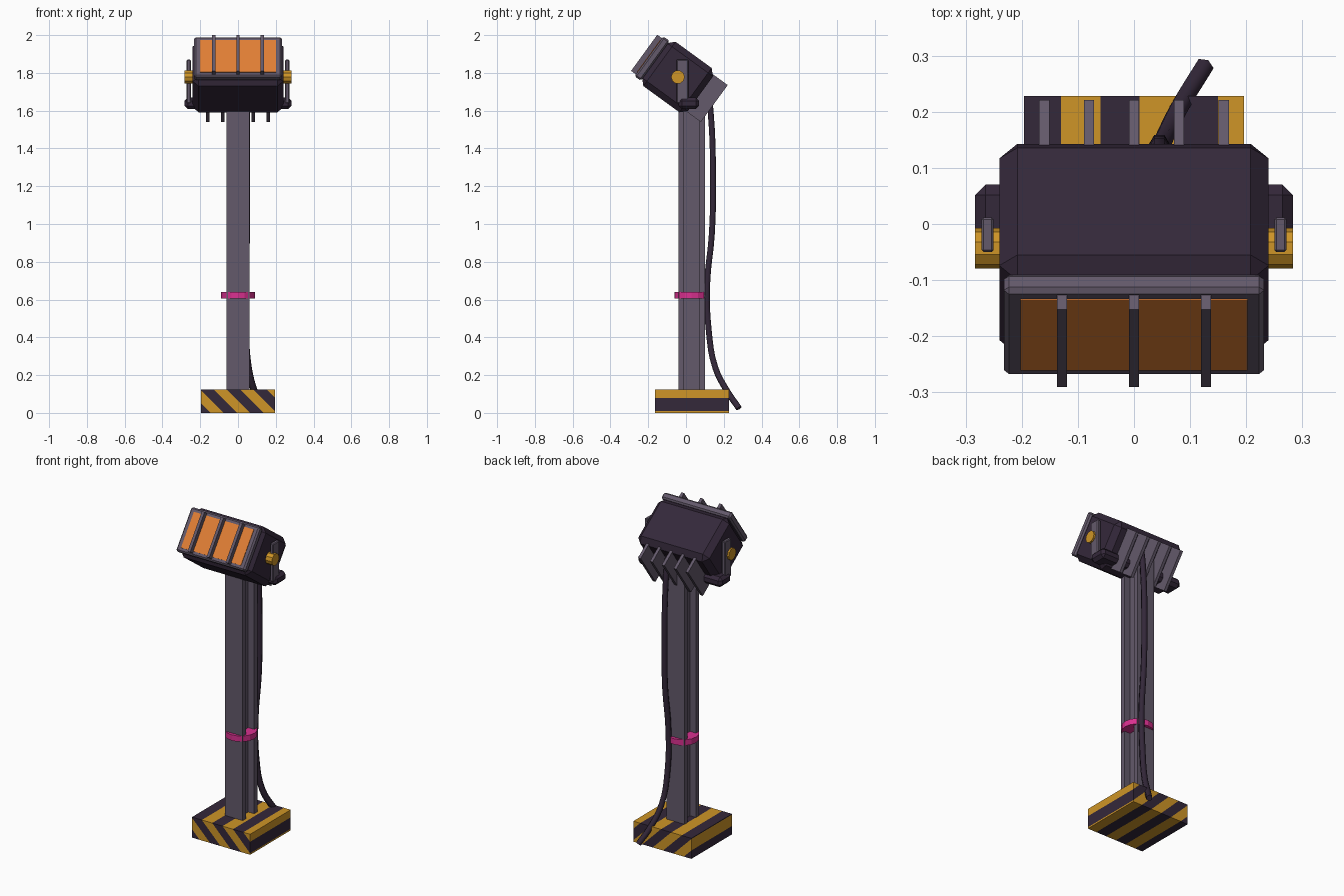
import bpy, bmesh, math
from mathutils import Matrix, Vector

cube = bpy.data.objects.get("Cube")
if cube:
    bpy.data.objects.remove(cube, do_unlink=True)


def material(name, rgb):
    m = bpy.data.materials.new(name)
    m.use_nodes = True
    m.diffuse_color = (*rgb, 1)
    m.node_tree.nodes["Principled BSDF"].inputs["Base Color"].default_value = (*rgb, 1)
    return m


GREY = material("steel grey", (0.125, 0.1, 0.145))
DARK = material("dark purple", (0.034, 0.021, 0.042))
YELLOW = material("hazard yellow", (0.62, 0.3, 0.02))
ORANGE = material("lens orange", (0.75, 0.21, 0.035))
PINK = material("strap pink", (0.7, 0.03, 0.28))

# The lamp head is modelled upright around its pivot, then tilted upwards
TILT = Matrix.Translation((0, -0.045, 1.778)) @ Matrix.Rotation(math.radians(-36), 4, 'X')
FLAT = Matrix.Identity(4)


def finish(name, bm, *mats):
    bmesh.ops.recalc_face_normals(bm, faces=bm.faces)
    me = bpy.data.meshes.new(name)
    bm.to_mesh(me)
    bm.free()
    ob = bpy.data.objects.new(name, me)
    for m in mats:
        me.materials.append(m)
    bpy.context.collection.objects.link(ob)
    return ob


def box_mesh(xs, ys, zs, bevel=0):
    bm = bmesh.new()
    bmesh.ops.create_cube(bm, size=1)
    lo, hi = Vector((xs[0], ys[0], zs[0])), Vector((xs[1], ys[1], zs[1]))
    for v in bm.verts:
        v.co = Vector([a if c < 0 else b for a, b, c in zip(lo, hi, v.co)])
    if bevel:
        bmesh.ops.bevel(bm, geom=bm.edges[:], offset=bevel, segments=1, affect='EDGES')
    return bm


def box(name, xs, ys, zs, mat, bevel=0, matrix=FLAT):
    bm = box_mesh(xs, ys, zs, bevel)
    bm.transform(matrix)
    return finish(name, bm, mat)


def cylinder(name, radius, depth, sides, matrix, mat):
    bm = bmesh.new()
    bmesh.ops.create_cone(bm, cap_ends=True, segments=sides, radius1=radius,
                          radius2=radius, depth=depth, matrix=matrix)
    return finish(name, bm, mat)


# Base block with slanted hazard stripes cut through every side
STRIPE, START = 0.07, -0.215
bm = box_mesh((-0.196, 0.196), (-0.163, 0.228), (0, 0.125))
for i in range(9):
    bmesh.ops.bisect_plane(bm, geom=bm.verts[:] + bm.edges[:] + bm.faces[:],
                           plane_co=(START + i * STRIPE, 0, 0), plane_no=(1, 0, 1))
for f in bm.faces:
    c = f.calc_center_median()
    f.material_index = math.floor((c.x + c.z - START) / STRIPE) % 2
finish("striped_base", bm, DARK, YELLOW)

# H-beam post extruded from its section
half = [(0.06, -0.04), (0.06, -0.01), (0.02, -0.01), (0.02, 0.07), (0.06, 0.07), (0.06, 0.1)]
outline = half + [(-x, y) for x, y in reversed(half)]
bm = bmesh.new()
face = bm.faces.new([bm.verts.new((x, y, 0.12)) for x, y in outline])
top = bmesh.ops.extrude_face_region(bm, geom=[face])["geom"]
for v in top:
    if isinstance(v, bmesh.types.BMVert):
        v.co.z = 1.69
finish("beam_post", bm, GREY)

# Strap around the post
cylinder("cable_strap", 0.09, 0.035, 16, Matrix.Translation((0, 0.03, 0.622)), PINK)

# Power cable
path = [(0.045, 0.11, 1.74), (0.045, 0.13, 1.6), (0.045, 0.143, 1.2), (0.045, 0.137, 0.95),
        (0.04, 0.112, 0.68), (0.04, 0.12, 0.44), (0.055, 0.155, 0.24),
        (0.085, 0.215, 0.12), (0.125, 0.28, 0.025)]
cu = bpy.data.curves.new("power_cable", 'CURVE')
cu.dimensions = '3D'
cu.bevel_depth = 0.018
cu.bevel_resolution = 1
cu.resolution_u = 4
cu.use_fill_caps = True
sp = cu.splines.new('BEZIER')
sp.bezier_points.add(len(path) - 1)
for p, co in zip(sp.bezier_points, path):
    p.co = co
    p.handle_left_type = p.handle_right_type = 'AUTO'
cu.materials.append(DARK)
cable = bpy.data.objects.new("power_cable", cu)
bpy.context.collection.objects.link(cable)
bpy.context.view_layer.objects.active = cable
cable.select_set(True)
bpy.ops.object.convert(target='MESH')

# Lamp housing, bezel and lens
box("lamp_housing", (-0.24, 0.24), (-0.15, 0.15), (-0.145, 0.145), DARK, 0.032, TILT)
box("lens_bezel", (-0.232, 0.232), (-0.187, -0.145), (-0.13, 0.13), GREY, 0.009, TILT)
box("lens", (-0.202, 0.202), (-0.19, -0.182), (-0.106, 0.106), ORANGE, 0, TILT)

# Guard bars over the lens
for i in range(-1, 2):
    x = i * 0.128
    box("guard_bar", (x - 0.009, x + 0.009), (-0.218, -0.18), (-0.118, 0.118), GREY, 0, TILT)

# Cooling fins on the back
for i in range(-2, 3):
    x = i * 0.08
    box("cooling_fin", (x - 0.009, x + 0.009), (0.13, 0.24), (-0.12, 0.122), GREY, 0, TILT)

# Yoke: crossbar, side arms and pivot knobs
box("yoke_crossbar", (-0.283, 0.283), (-0.04, 0.07), (1.608, 1.67), DARK, 0.018)
for side, s in (("left", 1), ("right", -1)):
    box("yoke_arm_" + side, sorted((s * 0.25, s * 0.272)), (-0.05, 0.012), (1.64, 1.87), GREY, 0.004)
    spin = Matrix.Translation((s * 0.259, -0.043, 1.778)) @ Matrix.Rotation(math.pi / 2, 4, 'Y')
    cylinder("pivot_knob_" + side, 0.036, 0.048, 10, spin, YELLOW)
